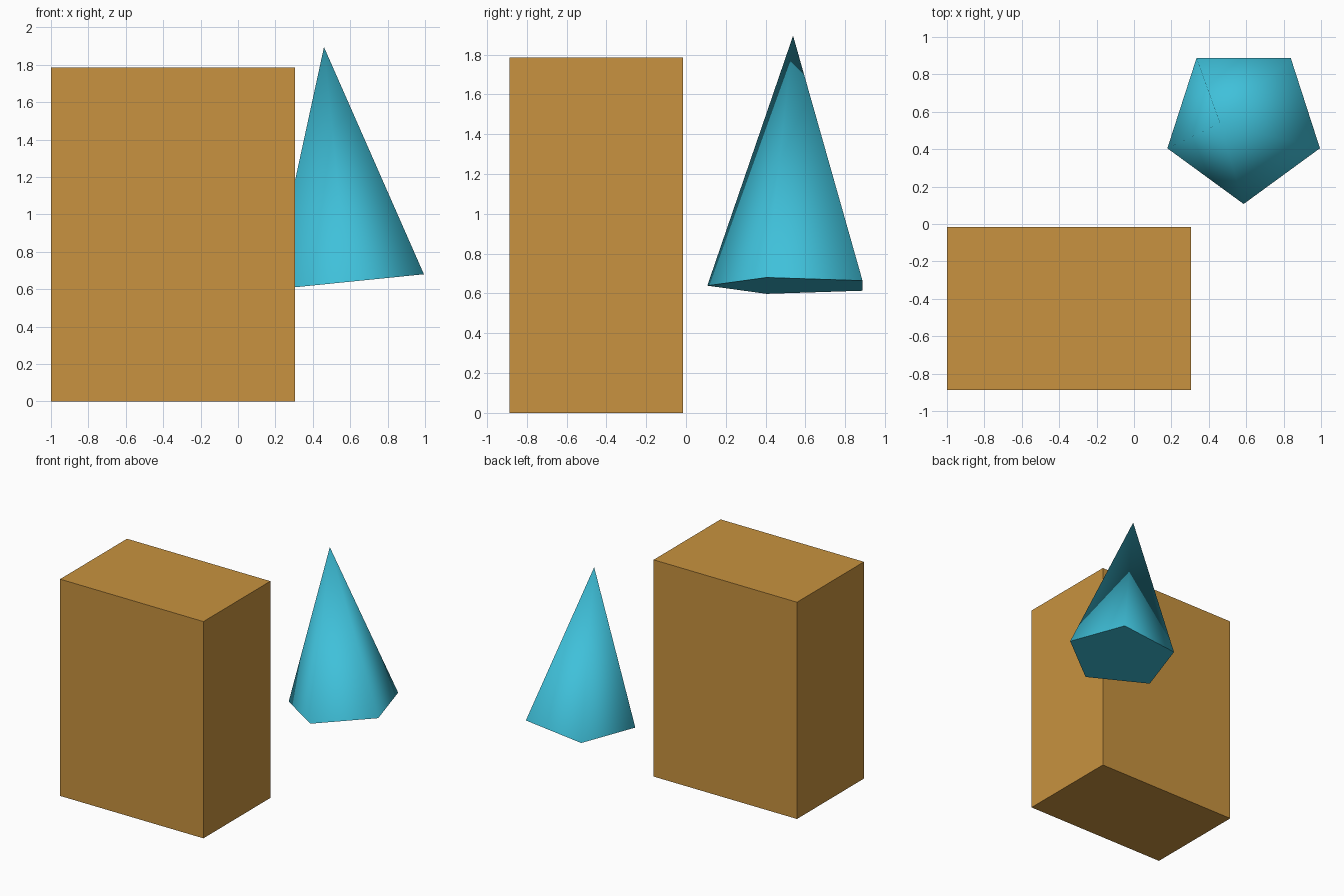
import bpy
from math import radians, pi

if "Cube" in bpy.data.objects:
    bpy.data.objects.remove(bpy.data.objects["Cube"])


def paint(obj, name, color):
    mat = bpy.data.materials.new(name)
    mat.diffuse_color = color
    mat.use_nodes = True
    mat.node_tree.nodes["Principled BSDF"].inputs["Base Color"].default_value = mat.diffuse_color
    obj.data.materials.append(mat)


# Upright block standing on the ground
x0, x1 = -1.0, 0.306
y0, y1 = -0.887, -0.016
height = 1.785
bpy.ops.mesh.primitive_cube_add(
    size=1, location=((x0 + x1) / 2, (y0 + y1) / 2, height / 2))
block = bpy.context.object
block.name = "block"
block.scale = (x1 - x0, y1 - y0, height)
bpy.ops.object.transform_apply(location=False, rotation=False, scale=True)
paint(block, "ochre", (0.58, 0.29, 0.05, 1))

# Floating five-sided cone, one base corner to the front, tip leaning left
bpy.ops.mesh.primitive_cone_add(
    vertices=5, radius1=0.431, radius2=0, depth=1.262,
    location=(0.523, 0.538, 1.267), rotation=(0, radians(5.75), pi))
cone = bpy.context.object
cone.name = "tilted_cone"
# Soft sides, crisp base rim
bpy.ops.object.shade_smooth_by_angle(angle=radians(85))
paint(cone, "turquoise", (0.05, 0.53, 0.70, 1))
